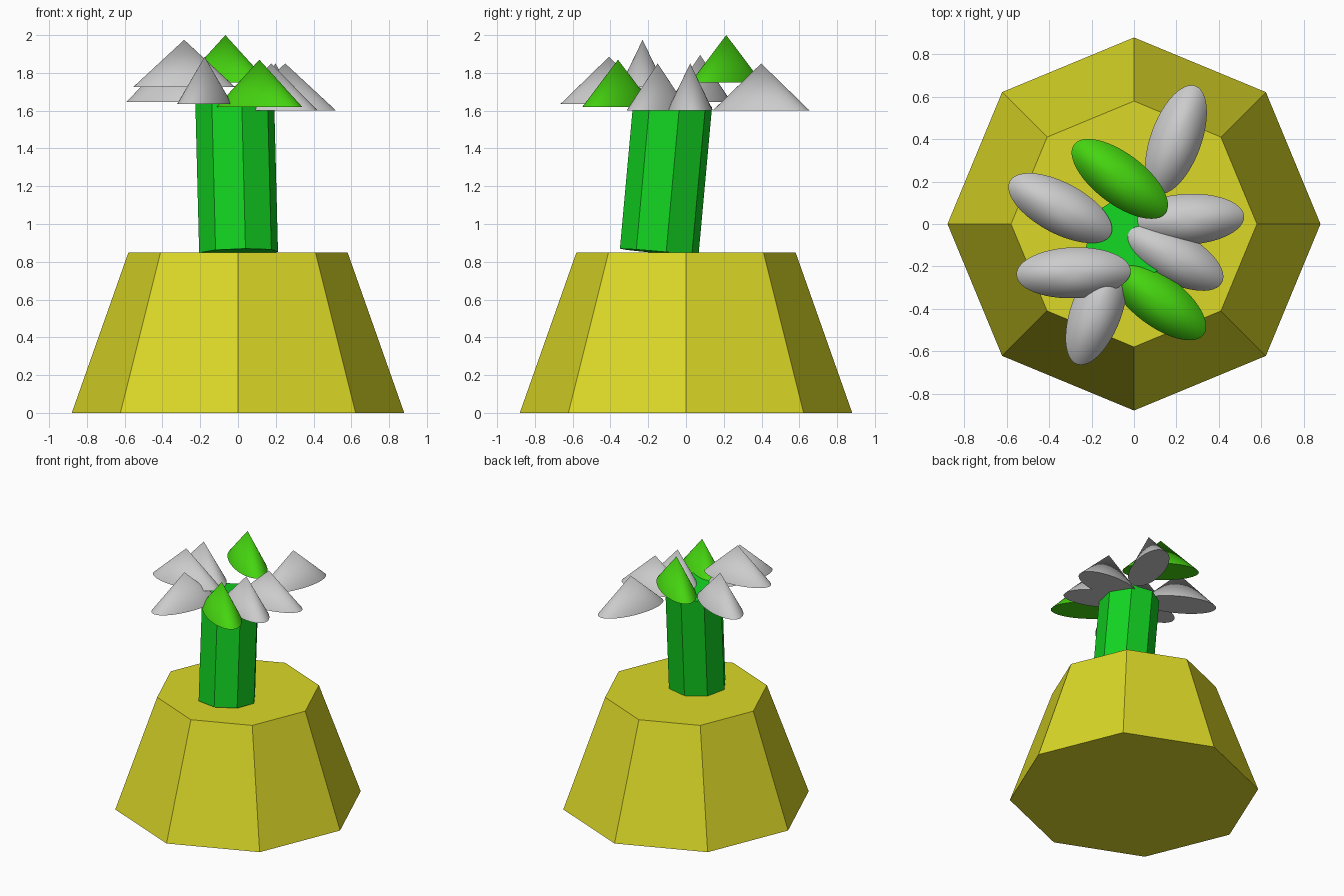
import bpy
from math import radians
from mathutils import Vector, Quaternion

if "Cube" in bpy.data.objects:
    bpy.data.objects.remove(bpy.data.objects["Cube"])


def material(name, rgb):
    m = bpy.data.materials.new(name)
    m.diffuse_color = (*rgb, 1)
    m.use_nodes = True
    m.node_tree.nodes["Principled BSDF"].inputs["Base Color"].default_value = m.diffuse_color
    return m


YELLOW = material("pot_yellow", (0.71, 0.69, 0.02))
STEM_GREEN = material("stem_green", (0.006, 0.65, 0.015))
LEAF_GREEN = material("leaf_green", (0.06, 0.66, 0.005))


def frustum(name, sides, r1, r2, height, location, mat=None):
    bpy.ops.mesh.primitive_cone_add(vertices=sides, radius1=r1, radius2=r2,
                                    depth=height, location=location)
    obj = bpy.context.object
    obj.name = name
    if mat:
        obj.data.materials.append(mat)
    return obj


# Octagonal tapered pot, corners on the axes
frustum("pot", 8, 0.88, 0.58, 0.85, (0, 0, 0.425), YELLOW)

# Octagonal stem leaning slightly backwards
low, high = Vector((0.003, -0.142, 0.85)), Vector((-0.017, -0.07, 1.64))
axis = high - low
stem = frustum("stem", 8, 0.212, 0.212, axis.length, (low + high) / 2, STEM_GREEN)
stem.rotation_mode = 'QUATERNION'
stem.rotation_quaternion = (Vector((0, 0, 1)).rotation_difference(axis)
                            @ Quaternion((0, 0, 1), radians(10)))

# Flattened cone leaves: x, y, base height, turn in degrees, material
LEAVES = [
    (0.198, 0.398, 1.60, 70, None),
    (-0.067, 0.213, 1.75, 143, LEAF_GREEN),
    (-0.348, 0.075, 1.645, 152, None),
    (-0.285, -0.23, 1.725, 182, None),
    (-0.177, -0.408, 1.635, 250, None),
    (0.113, -0.36, 1.62, 323, LEAF_GREEN),
    (0.25, 0.022, 1.60, 3, None),
    (0.177, -0.15, 1.60, 332, None),
]
LENGTH, WIDTH, HEIGHT = 0.27, 0.12, 0.25
for i, (x, y, z, turn, mat) in enumerate(LEAVES, 1):
    leaf = frustum(f"leaf_{i}", 48, 1, 0, HEIGHT, (x, y, z + HEIGHT / 2), mat)
    leaf.scale = (LENGTH, WIDTH, 1)
    leaf.rotation_euler.z = radians(turn)
    bpy.ops.object.transform_apply(location=False, rotation=False, scale=True)
    bpy.ops.object.shade_smooth_by_angle(angle=radians(30))
